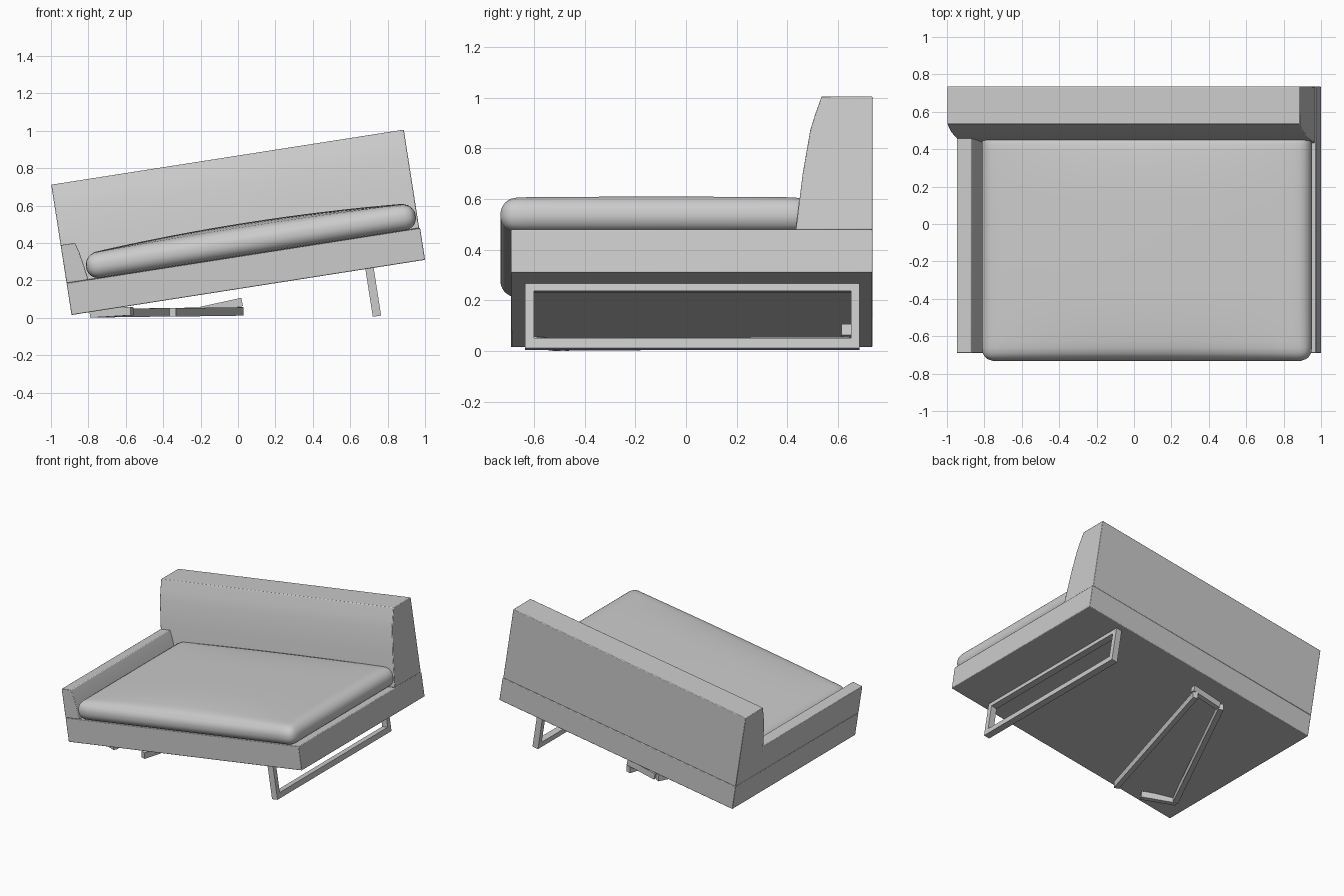
import bpy, bmesh, math
from mathutils import Matrix, Vector

if "Cube" in bpy.data.objects:
    bpy.data.objects.remove(bpy.data.objects["Cube"])

# The sofa body is modelled level, then tipped about its lower left edge
TILT = Matrix.Translation((-0.89, 0, 0.015)) @ Matrix.Rotation(math.radians(-8.87), 4, 'Y')
BASE_TOP = 0.172


def finish(bm, name, matrix=None, bevel=0.0):
    bmesh.ops.recalc_face_normals(bm, faces=bm.faces)
    mesh = bpy.data.meshes.new(name)
    bm.to_mesh(mesh)
    bm.free()
    if matrix:
        mesh.transform(matrix)
    ob = bpy.data.objects.new(name, mesh)
    bpy.context.collection.objects.link(ob)
    if bevel:
        mod = ob.modifiers.new("Bevel", 'BEVEL')
        mod.width, mod.segments = bevel, 2
        mod.limit_method, mod.angle_limit = 'ANGLE', math.radians(40)
    bpy.context.view_layer.objects.active = ob
    bpy.ops.object.select_all(action='DESELECT')
    ob.select_set(True)
    bpy.ops.object.shade_smooth_by_angle(angle=math.radians(35))
    return ob


def prism(name, profile, axis, lo, hi, bevel=0.004):
    """Extrude a 2D profile along x (points are y,z) or y (points are x,z)."""
    place = (lambda p, t: (t, p[0], p[1])) if axis == 'x' else (lambda p, t: (p[0], t, p[1]))
    bm = bmesh.new()
    face = bm.faces.new([bm.verts.new(place(p, lo)) for p in profile])
    ext = bmesh.ops.extrude_face_region(bm, geom=[face])
    shift = Vector(place((0, 0), hi - lo))
    bmesh.ops.translate(bm, vec=shift, verts=[v for v in ext['geom'] if isinstance(v, bmesh.types.BMVert)])
    return finish(bm, name, TILT, bevel)


def rect(a0, a1, b0, b1):
    return [(a0, b0), (a1, b0), (a1, b1), (a0, b1)]


def bar(name, a, b, width=0.036, height=0.045):
    """Straight box bar between two points."""
    a, b = Vector(a), Vector(b)
    d = (b - a).normalized()
    side = Vector((0, 0, 1)).cross(d).normalized()
    rot = Matrix((d, side, d.cross(side))).transposed().to_4x4()
    bm = bmesh.new()
    bmesh.ops.create_cube(bm, size=1, matrix=Matrix.Diagonal(((b - a).length, width, height, 1)))
    return finish(bm, name, Matrix.Translation((a + b) / 2) @ rot)


# Base, backrest and arm
prism("base", rect(0, 1.913, 0, BASE_TOP), 'y', -0.69, 0.735)
prism("backrest", [(0.735, BASE_TOP), (0.735, 0.705), (0.535, 0.705), (0.51, 0.635),
                   (0.49, 0.57), (0.46, 0.395), (0.433, BASE_TOP)], 'x', 0, 1.908)
prism("left_arm", [(0, BASE_TOP), (0.118, BASE_TOP), (0.107, 0.245), (0.094, 0.32),
                   (0.078, 0.378), (0, 0.378)], 'y', -0.69, 0.46)

# Seat cushion: rounded box with a softly crowned top
bm = bmesh.new()
bmesh.ops.create_cube(bm, size=2)
bmesh.ops.subdivide_edges(bm, edges=bm.edges[:], cuts=25, use_grid_fill=True)
half, radius = Vector((0.892, 0.615, 0.069)), 0.066
for v in bm.verts:
    s = Vector([math.sin(c * math.pi / 2) for c in v.co])
    p = Vector([s[i] * half[i] for i in range(3)])
    core = Vector([max(-half[i] + radius, min(half[i] - radius, p[i])) for i in range(3)])
    off = p - core
    if off.length > 1e-6:
        p = core + off.normalized() * radius
    if p.z > 0:
        p.z += 0.034 * (1 - s.x ** 2) * (1 - s.y ** 4) * p.z / half.z
    v.co = p + Vector((1.008, -0.117, BASE_TOP + half.z))
finish(bm, "seat_cushion", TILT)

# Standing right leg: rectangular loop under the base
U0, U1 = 1.59, 1.635
bm = bmesh.new()
outer, inner = rect(-0.635, 0.685, -0.258, 0.002), rect(-0.60, 0.65, -0.218, -0.03)
rings = [[bm.verts.new((u, *p)) for p in loop] for u in (U0, U1) for loop in (outer, inner)]
for i in range(4):
    j = (i + 1) % 4
    for a, b in ((0, 1), (1, 3), (3, 2), (2, 0)):
        bm.faces.new((rings[a][i], rings[a][j], rings[b][j], rings[b][i]))
finish(bm, "right_leg", TILT)

# Collapsed left leg: loose bars lying on the floor
bar("fallen_leg_long_bar", (-0.35, -0.60, 0.029), (0.012, 0.65, 0.034))
bar("fallen_leg_second_bar", (-0.775, -0.50, 0.024), (-0.215, 0.64, 0.032))
bar("fallen_leg_back_post", (0.022, 0.632, 0.085), (-0.20, 0.632, 0.036))
bar("fallen_leg_front_post", (-0.785, -0.50, 0.023), (-0.567, -0.605, 0.036))
